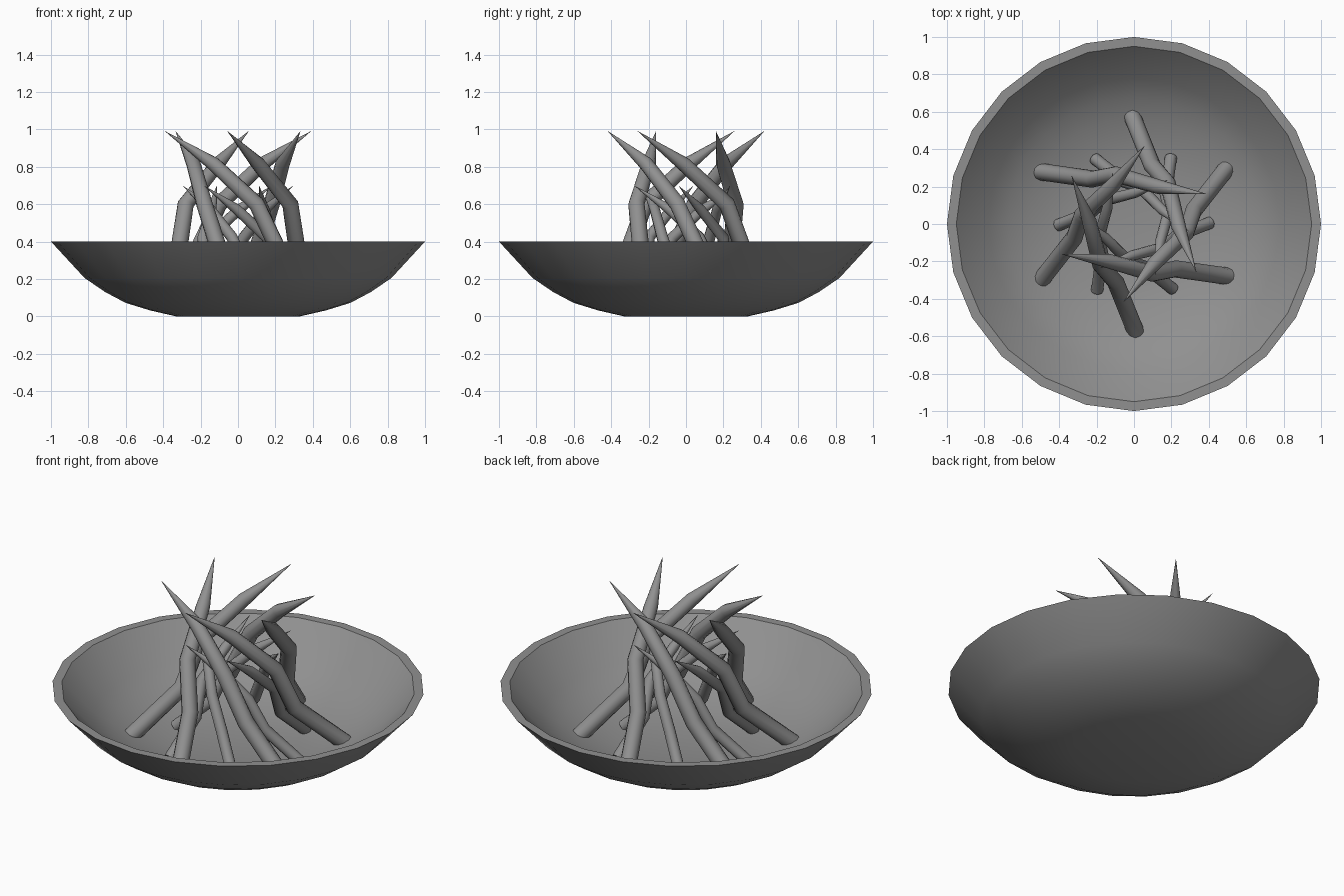
import bpy, bmesh
from math import pi, radians

if "Cube" in bpy.data.objects:
    bpy.data.objects.remove(bpy.data.objects["Cube"])

# --- bowl: lathed shell with a flat rim ---
PROFILE = [(0, 0), (0.33, 0), (0.47, 0.032), (0.60, 0.072), (0.71, 0.13),
           (0.82, 0.205), (1.0, 0.4),
           (0.95, 0.4), (0.78, 0.225), (0.675, 0.16), (0.57, 0.11),
           (0.45, 0.075), (0.32, 0.045), (0, 0.045)]

# dark iron / charred wood grey
DARK = bpy.data.materials.new("dark_grey")
DARK.diffuse_color = (0.28, 0.28, 0.28, 1)
DARK.use_nodes = True
DARK.node_tree.nodes["Principled BSDF"].inputs["Base Color"].default_value = DARK.diffuse_color


def smooth(obj, angle):
    bpy.ops.object.select_all(action='DESELECT')
    obj.select_set(True)
    bpy.context.view_layer.objects.active = obj
    bpy.ops.object.shade_smooth_by_angle(angle=radians(angle))


def make_bowl():
    bm = bmesh.new()
    verts = [bm.verts.new((r, 0, z)) for r, z in PROFILE]
    edges = [bm.edges.new(p) for p in zip(verts, verts[1:])]
    bmesh.ops.spin(bm, geom=verts + edges, cent=(0, 0, 0), axis=(0, 0, 1),
                   angle=2 * pi, steps=24, use_merge=True)
    bmesh.ops.remove_doubles(bm, verts=bm.verts, dist=0.0005)
    bmesh.ops.recalc_face_normals(bm, faces=bm.faces)
    me = bpy.data.meshes.new("fire_bowl")
    bm.to_mesh(me)
    bm.free()
    me.materials.append(DARK)
    obj = bpy.data.objects.new("fire_bowl", me)
    bpy.context.collection.objects.link(obj)
    smooth(obj, 30)


# --- stick: crooked, pointed branch (x, y, z, radius) ---
STICK = [(-0.505, 0.28, 0.095, 0.046), (-0.22, 0.24, 0.345, 0.046),
         (-0.10, 0.265, 0.60, 0.044), (0.13, 0.20, 0.815, 0.039),
         (0.39, 0.16, 0.99, 0.0005)]


def make_stick(name, scale, angle):
    cu = bpy.data.curves.new(name, 'CURVE')
    cu.dimensions = '3D'
    cu.bevel_depth = 1.0
    cu.bevel_resolution = 3
    cu.use_fill_caps = True
    sp = cu.splines.new('POLY')
    sp.points.add(len(STICK) - 1)
    for p, (x, y, z, r) in zip(sp.points, STICK):
        p.co = (x, y, z, 1)
        p.radius = r
    cu.materials.append(DARK)
    obj = bpy.data.objects.new(name, cu)
    bpy.context.collection.objects.link(obj)
    obj.scale = (scale,) * 3
    obj.rotation_euler.z = angle
    bpy.ops.object.select_all(action='DESELECT')
    obj.select_set(True)
    bpy.context.view_layer.objects.active = obj
    bpy.ops.object.convert(target='MESH')
    smooth(bpy.context.view_layer.objects.active, 50)


make_bowl()
# two rings of six leaning sticks
for i in range(6):
    make_stick(f"outer_stick_{i + 1}", 1.0, i * pi / 3)
    make_stick(f"inner_stick_{i + 1}", 0.705, i * pi / 3 + pi / 6)
